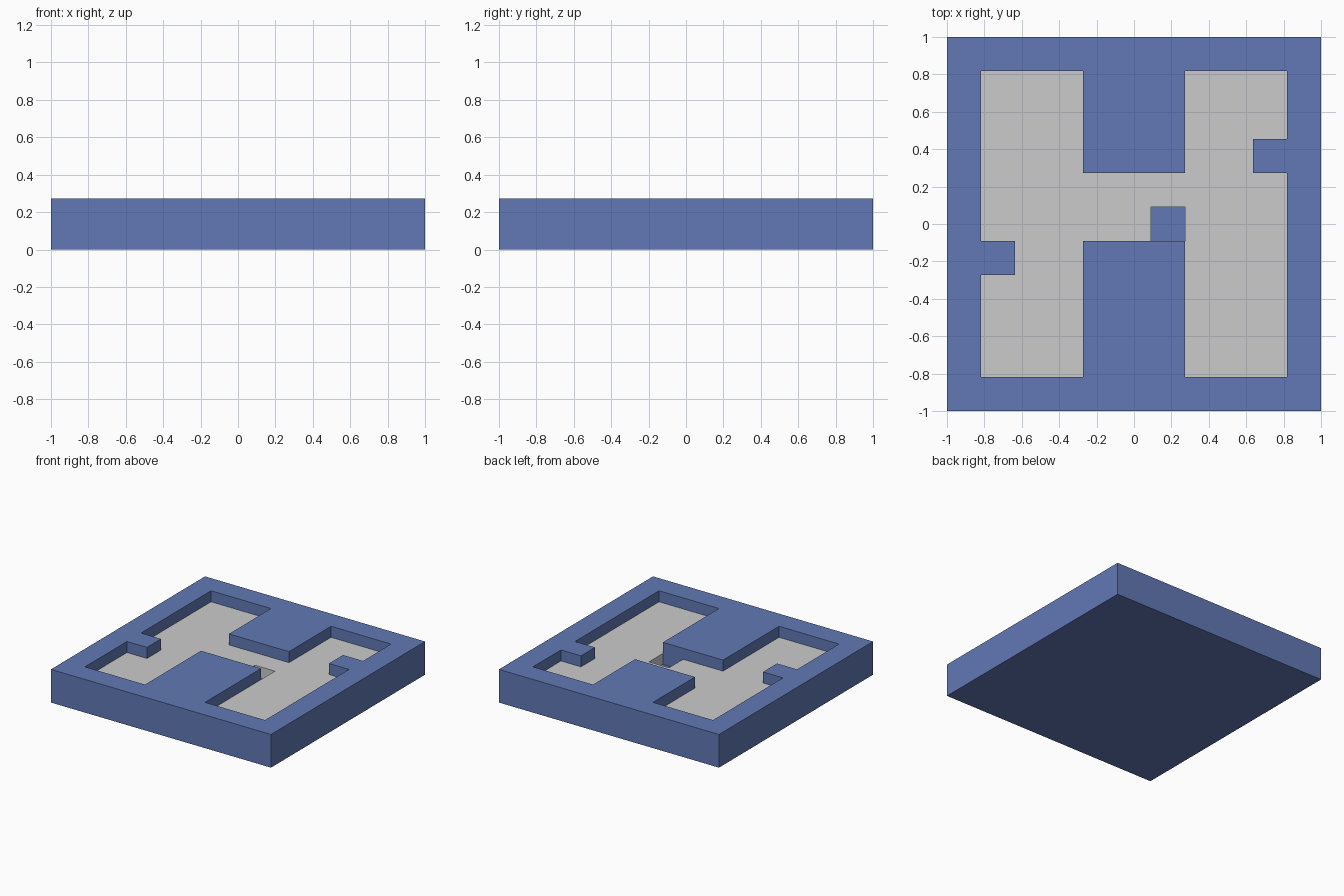
import bpy, bmesh

if "Cube" in bpy.data.objects:
    bpy.data.objects.remove(bpy.data.objects["Cube"])

# Board plan, back row first: # wall, . floor, o sunken pit
PLAN = ["###########",
        "#...###...#",
        "#...###...#",
        "#...###..##",
        "#.........#",
        "#.....o...#",
        "##..###...#",
        "#...###...#",
        "#...###...#",
        "#...###...#",
        "###########"]
N = len(PLAN)
CELL = 2 / N
TOP, FLOOR, PIT = 1.5 * CELL, CELL, 0.5 * CELL


def kind(face):
    c = face.calc_center_median()
    return PLAN[int((1 - c.y) / CELL)][int((c.x + 1) / CELL)]


def sheet(z):
    """A flat sheet with one face per plan cell."""
    bm = bmesh.new()
    bmesh.ops.create_grid(bm, x_segments=N, y_segments=N, size=1)
    bmesh.ops.translate(bm, verts=bm.verts, vec=(0, 0, z))
    return bm


def verts_of(result):
    return [g for g in result["geom"] if isinstance(g, bmesh.types.BMVert)]


def drop_border(bm, depth):
    """Pull the open border down and close the underside."""
    border = [e for e in bm.edges if e.is_boundary]
    ext = bmesh.ops.extrude_edge_only(bm, edges=border)
    bmesh.ops.translate(bm, verts=verts_of(ext), vec=(0, 0, -depth))


def finish(bm, name, color=None):
    bmesh.ops.recalc_face_normals(bm, faces=bm.faces)
    bmesh.ops.dissolve_limit(bm, angle_limit=0.01, verts=bm.verts, edges=bm.edges)
    mesh = bpy.data.meshes.new(name)
    bm.to_mesh(mesh)
    bm.free()
    obj = bpy.data.objects.new(name, mesh)
    bpy.context.collection.objects.link(obj)
    if color:
        mat = bpy.data.materials.new(name + "_blue")
        mat.diffuse_color = color
        mat.use_nodes = True
        mat.node_tree.nodes["Principled BSDF"].inputs["Base Color"].default_value = mat.diffuse_color
        mesh.materials.append(mat)
    return obj


# Blue tray: solid block with the maze recess pressed into it
bm = sheet(TOP)
drop_border(bm, TOP)
bmesh.ops.holes_fill(bm, edges=[e for e in bm.edges if e.is_boundary], sides=0)
recess = [f for f in bm.faces if f.calc_center_median().z > TOP - 1e-4 and kind(f) != "#"]
ext = bmesh.ops.extrude_face_region(bm, geom=recess)
bmesh.ops.translate(bm, verts=verts_of(ext), vec=(0, 0, PIT - TOP))
stale = [f for f in recess if f.is_valid]
bmesh.ops.delete(bm, geom=stale, context="FACES")
finish(bm, "maze_tray", (0.12, 0.19, 0.46, 1))

# Grey floor panel lying in the recess, open over the pit
bm = sheet(FLOOR)
bmesh.ops.delete(bm, geom=[f for f in bm.faces if kind(f) != "."], context="FACES")
drop_border(bm, FLOOR - PIT)
finish(bm, "maze_floor")
